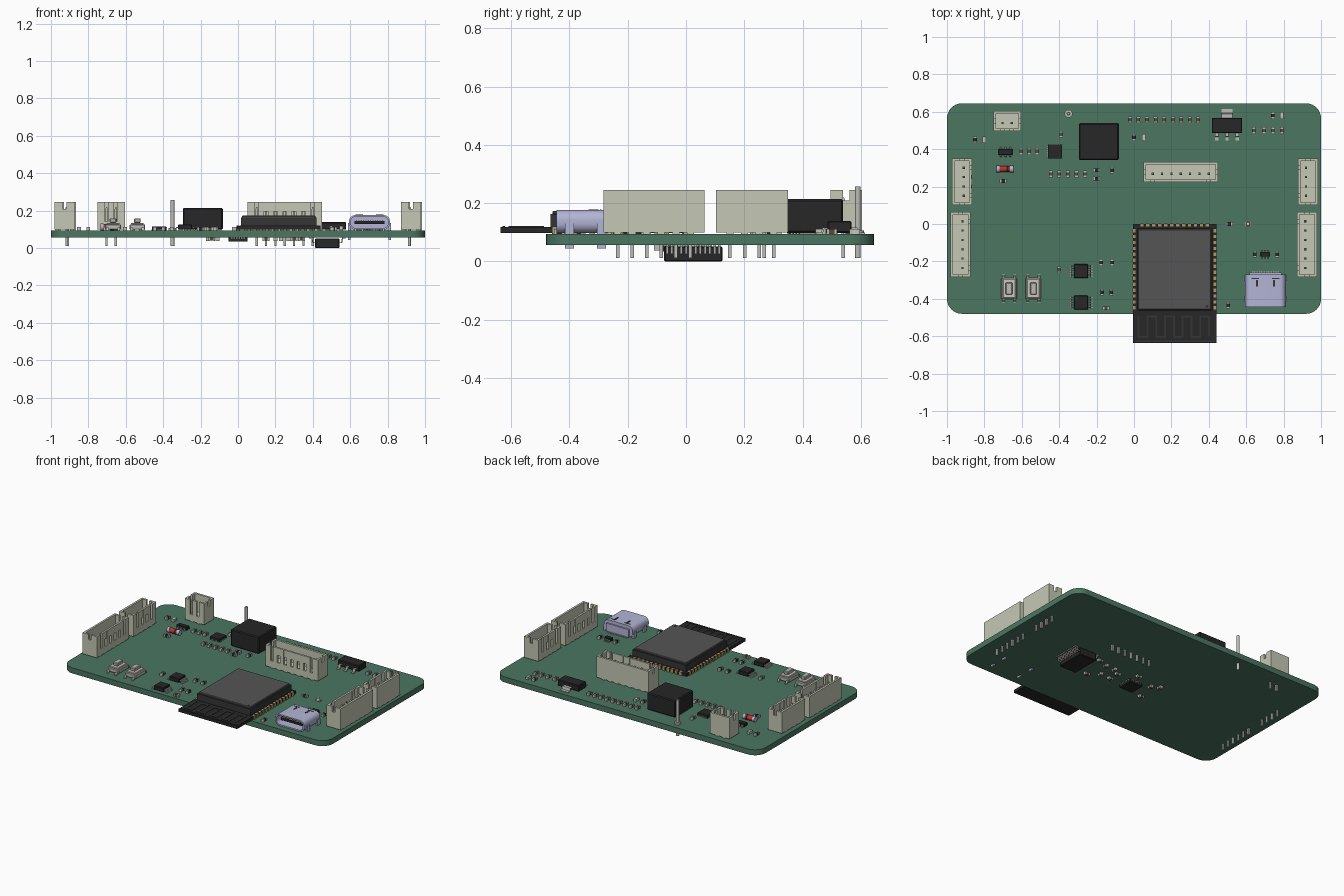
import bpy, bmesh, math
from mathutils import Matrix, Vector

if "Cube" in bpy.data.objects:
    bpy.data.objects.remove(bpy.data.objects["Cube"])

TOP, BOT = 0.094, 0.056          # board surfaces
COL = dict(green=(.07, .18, .12), ivory=(.56, .58, .46), black=(.02, .02, .02), dark=(.035, .035, .035),
           shield=(.09, .09, .09), metal=(.50, .50, .47), lilac=(.45, .46, .67), gold=(.45, .32, .12),
           red=(.55, .03, .02), brown=(.10, .065, .045), cream=(.6, .58, .5))
MAT = {}
for k, c in COL.items():
    MAT[k] = bpy.data.materials.new(k)
    MAT[k].diffuse_color = (*c, 1)


class Part:
    """Collects primitives in local space (z = 0 on the board surface)."""
    def __init__(self):
        self.bm, self.mats = bmesh.new(), []

    def paint(self, faces, mat):
        if mat not in self.mats:
            self.mats.append(mat)
        for f in faces:
            f.material_index = self.mats.index(mat)

    def box(self, x0, x1, y0, y1, z0, z1, mat, bevel=0, upright=False, seg=1):
        before = set(self.bm.faces)
        m = Matrix.Translation(((x0+x1)/2, (y0+y1)/2, (z0+z1)/2)) @ Matrix.Diagonal((x1-x0, y1-y0, z1-z0, 1))
        vs = bmesh.ops.create_cube(self.bm, size=1, matrix=m)['verts']
        if bevel:
            es = {e for v in vs for e in v.link_edges}
            if upright:
                es = {e for e in es if abs(e.verts[0].co.z - e.verts[1].co.z) > 1e-4}
            bmesh.ops.bevel(self.bm, geom=list(es), offset=bevel, segments=seg, affect='EDGES', profile=.5)
        self.paint(set(self.bm.faces) - before, mat)

    def cyl(self, p, r, h, mat, r2=None, n=16, axis='Z'):
        before = set(self.bm.faces)
        rot = Matrix.Rotation(math.pi/2, 4, 'Y') if axis == 'X' else Matrix.Rotation(math.pi/n, 4, 'Z')
        bmesh.ops.create_cone(self.bm, cap_ends=True, segments=n, radius1=r, radius2=r if r2 is None else r2,
                              depth=h, matrix=Matrix.Translation(p) @ rot)
        self.paint(set(self.bm.faces) - before, mat)

    def loft(self, rings, mat):
        """Skin a list of equal-length rings and cap both ends."""
        vr = [[self.bm.verts.new(c) for c in r] for r in rings]
        fs = [self.bm.faces.new(vr[0]), self.bm.faces.new(vr[-1])]
        for a, b in zip(vr, vr[1:]):
            for i in range(len(a)):
                j = (i+1) % len(a)
                fs.append(self.bm.faces.new((a[i], a[j], b[j], b[i])))
        self.paint(fs, mat)

    def leads(self, edge, tip, h, spots, w, axis='X', sides=(1, -1), mat='metal'):
        """Gull-wing leads leaving the body at +-edge and landing at +-tip."""
        t, m = .005, edge + (tip-edge)*.45
        prof = [(edge-.004, h+t), (m, h+t), (m+t, t), (tip, t), (tip, 0), (m, 0), (m-t, h), (edge-.004, h)]
        for s in sides:
            for c in spots:
                rings = [[(s*u, v, z) if axis == 'X' else (v, s*u, z) for u, z in prof] for v in (c-w/2, c+w/2)]
                self.loft(rings, mat)

    def done(self, name, x=0, y=0, rot=0, z=TOP, under=False):
        bmesh.ops.recalc_face_normals(self.bm, faces=self.bm.faces)
        me = bpy.data.meshes.new(name)
        self.bm.to_mesh(me)
        self.bm.free()
        for m in self.mats:
            me.materials.append(MAT[m])
        me.shade_smooth()
        me.set_sharp_from_angle(angle=math.radians(35))
        ob = bpy.data.objects.new(name, me)
        ob.location = (x, y, BOT if under else z)
        ob.rotation_euler = (math.pi if under else 0, 0, math.radians(rot))
        bpy.context.collection.objects.link(ob)


def row(n, pitch):
    return [(i-(n-1)/2)*pitch for i in range(n)]


# circuit board
p = Part()
p.box(-1, 1, -.48, .645, BOT-TOP, 0, 'green', .08, True, 8)
p.done('circuit_board')


# open wire headers; the slotted wall faces local -y
def header(name, n, x, y, rot):
    p, L, D, w, H = Part(), (n-1)*.05+.0975, .0535, .014, .151
    a, pins = L/2, row(n, .05)
    p.box(-a, a, -D, D, .006, .03, 'ivory')
    p.box(-a, a, D-w, D, .03, H, 'ivory')
    for s in (-1, 1):
        e = sorted((s*a, s*(a-w)))
        p.box(*e, -D, -.011, .03, H, 'ivory')
        p.box(*e, .011, D-w, .03, H, 'ivory')
        p.box(*e, -.011, .011, .03, .115, 'ivory')
        for q in pins:
            p.box(q-.012, q+.012, s*.04-.01, s*.04+.01, 0, .006, 'ivory')
    # front wall: sill, posts between pins, bar over the inner windows
    p.box(-a+w, a-w, -D, -D+w, .03, .05, 'ivory')
    cuts = [-a+w] + [c for q in pins for c in (q-.010, q+.010)] + [a-w]
    for c0, c1 in zip(cuts[::2], cuts[1::2]):
        p.box(c0, c1, -D, -D+w, .05, H, 'ivory')
    if n > 2:
        p.box(pins[0]+.01, pins[-1]-.01, -D+.001, -D+w-.001, .10, H, 'ivory')
    for q in pins:
        p.box(q-.006, q+.006, -.016, -.004, -.07, .115, 'metal')
        p.cyl((q, -.01, -.076), .0085, .012, 'metal', .0085, 4)
        p.cyl((q, -.01, .12), .0085, .01, 'metal', .004, 4)
    p.done(name, x, y, rot)


header('header_left_back', 4, -.92, .226, 90)
header('header_left_front', 6, -.927, -.11, 90)
header('header_right_back', 4, .93, .226, -90)
header('header_right_front', 6, .925, -.11, -90)
header('header_middle', 7, .25, .278, 0)
header('header_small', 2, -.678, .55, 0)

# radio module: substrate, shield can, edge pads, meander aerial
p = Part()
p.box(-.005, .44, -.637, 0, .004, .024, 'black')
p.box(.015, .42, -.465, -.022, .024, .068, 'dark')
p.box(.021, .414, -.459, -.028, .066, .079, 'shield', .004)
p.cyl((.39, -.44, .0792), .008, .001, 'dark')
for v in row(14, .0318):
    for x in (-.005, .44):
        p.box(x-.002 if x < 0 else x-.014, x+.014 if x < 0 else x+.002, -.242+v-.009, -.242+v+.009, 0, .0255, 'gold')
for v in row(12, .0318):
    p.box(.2175+v-.009, .2175+v+.009, -.014, .002, 0, .0255, 'gold')
for i in range(9):
    x = .02+i*.047
    p.box(x, x+.01, -.60, -.49, .024, .027, 'dark')
    if i < 8:
        y = -.50 if i % 2 else -.61
        p.box(x, x+.057, y, y+.012, .024, .027, 'dark')
p.box(.01, .43, -.63, -.622, .024, .027, 'dark')
p.done('radio_module')


# USB socket: hollow rounded shell with a tongue inside
def rounded(w, h, r, y, zc, n=6):
    return [(sx*(w/2-r)+r*math.cos(t), y, zc+sz*(h/2-r)+r*math.sin(t))
            for sx, sz, a in ((1, 1, 0), (-1, 1, 1), (-1, -1, 2), (1, -1, 3))
            for t in [(a+i/n)*math.pi/2 for i in range(n+1)]]


p = Part()
Z = .043
p.loft([rounded(.218, .078, .033, .085, Z), rounded(.218, .078, .033, -.09, Z),
        rounded(.200, .060, .026, -.09, Z), rounded(.200, .060, .026, .05, Z)], 'lilac')
p.box(-.08, .08, -.07, .06, Z-.008, Z+.008, 'black')
for v in row(12, .0125):
    p.box(v-.003, v+.003, -.065, .05, Z-.0095, Z+.0095, 'gold')
    p.box(v-.004, v+.004, .08, .1, 0, .008, 'metal')
p.box(-.085, .085, .075, .095, .006, .06, 'lilac')
for s in (-1, 1):
    for y in (-.045, .065):
        p.box(s*.108-.006, s*.108+.006, y-.015, y+.015, -.05, .04, 'lilac')
    p.box(s*.055-.02, s*.055+.02, .060, .065, .08, .084, 'dark')
    p.box(s*.045-.006, s*.045+.006, .02, .055, .08, .0835, 'dark')
p.done('usb_socket', .703, -.355)

# power inductor and test pin
p = Part()
p.box(-.107, .107, -.099, .099, .004, .12, 'black', .006)
for s in (-1, 1):
    p.box(s*.075-.025, s*.075+.025, -.05, .05, 0, .005, 'metal')
p.done('power_inductor', -.188, .44)
p = Part()
p.cyl((0, 0, .04), .010, .245, 'metal')
p.cyl((0, 0, .006), .021, .012, 'metal')
p.cyl((0, 0, .1625), .0098, .003, 'metal', .006)
p.done('test_pin', -.35, .59)

# voltage regulator with tab
p = Part()
p.box(-.081, .081, -.041, .041, .004, .045, 'black', .004)
p.leads(.04, .08, .018, row(3, .055), .018, 'Y', (-1,))
p.leads(.04, .088, .018, [0], .06, 'Y', (1,))
p.done('voltage_regulator', .497, .527)

# push buttons
for i, x in enumerate((-.668, -.538)):
    p = Part()
    p.box(-.042, .042, -.056, .056, .004, .032, 'metal', .004)
    p.box(-.034, .034, -.05, .05, .032, .041, 'cream', .003)
    p.box(-.018, .018, -.032, .032, .041, .064, 'metal', .004)
    p.leads(.056, .076, .012, (-.03, .03), .014, 'Y')
    p.done(f'push_button_{i+1}', x, -.345)

# leaded chips: name, x, y, half sizes, height, lead count, pitch, tip, underside
for name, x, y, hx, hy, h, n, pitch, tip, under in (
        ('driver_chip_1', -.283, -.252, .038, .038, .032, 5, .0135, .06, False),
        ('driver_chip_2', -.283, -.42, .038, .038, .032, 5, .0135, .06, False),
        ('interface_chip', .477, .025, .065, .1, .056, 12, .0163, .097, True)):
    p = Part()
    p.box(-hx, hx, -hy, hy, .004, h, 'black', .004)
    p.leads(hx, tip, h*.45, row(n, pitch), pitch*.5)
    p.cyl((-hx*.65, hy*.7, h), .005, .001, 'dark')
    p.done(name, x, y, 0, TOP, under)

# small leaded transistors
for name, x, y, hx, hy in (('switch_transistor', -.687, .385, .038, .016), ('protection_chip', .70, -.162, .024, .013)):
    p = Part()
    p.box(-hx, hx, -hy, hy, .003, .026, 'black', .002)
    p.leads(hy, hy+.012, .01, row(3, hx*.65), hx*.22, 'Y')
    p.done(name, x, y)

# leadless chips with edge pads
for name, x, y, r, h, under in (('sensor_chip', -.423, .388, .037, .022, False), ('logic_chip', 0, -.03, .05, .022, True)):
    p = Part()
    p.box(-r, r, -r, r, .001, h, 'black')
    for v in row(6, r*.27):
        for s in (-1, 1):
            p.box(v-r*.07, v+r*.07, s*r-.002, s*r+.002, 0, .006, 'metal')
            p.box(s*r-.002, s*r+.002, v-r*.07, v+r*.07, 0, .006, 'metal')
    p.done(name, x, y, 0, TOP, under)

# glass diode with banded body
p = Part()
for x, w, r, m in ((-.037, .018, .018, 'lilac'), (-.01, .036, .017, 'red'), (.014, .012, .0172, 'black'),
                   (.024, .008, .017, 'red'), (.037, .018, .018, 'lilac')):
    p.cyl((x, 0, .018), r, w, m, None, 20, 'X')
p.done('glass_diode', -.69, .294)

# indicator lamp
p = Part()
p.box(-.016, .016, -.009, .009, 0, .008, 'metal')
p.cyl((0, 0, .014), .012, .014, 'cream', .009)
p.done('indicator_lamp', .61, 0)


# surface-mount resistors and capacitors
def passive(i, x, y, rot=90, body='black', under=False):
    p = Part()
    p.box(-.011, .011, -.0095, .0095, .001, .017, body)
    for s in (-1, 1):
        p.box(s*.0135-.0045, s*.0135+.0045, -.01, .01, 0, .018, 'metal')
    p.done(f'passive_{i}', x, y, rot, TOP, under)


spots = [(-.022+.0457*k, .557, 90, 'brown') for k in range(9)]
spots += [(-.445+.0457*k, .267, 90, 'brown') for k in range(5)]
spots += [(x, .5, 90, 'brown') for x in (.64, .695, .743, .79)]
spots += [(x, .388, 90, 'brown') for x in (-.604, -.56, -.518)]
spots += [(x, y, 90, 'black') for x, y in ((.743, .58), (-.85, .45), (0, .463), (.645, -.162), (.765, -.162),
          (-.176, -.206), (-.117, -.206), (-.17, -.365), (-.122, -.365), (.503, -.435))]
spots += [(x, y, 90, 'cream') for x, y in ((.79, .58), (-.8, .45), (.053, .463))]
spots += [(-.39, .48, 90, 'brown'), (-.4, -.245, 90, 'brown'), (-.7, .23, 0, 'black'), (-.15, -.45, 0, 'brown'),
          (-.2, .287, 0, 'black'), (-.117, .287, 90, 'black'), (-.2, .243, 0, 'black'), (.51, 0, 0, 'black')]
for i, s in enumerate(spots):
    passive(i+1, *s)
for i, (x, y, r) in enumerate(((.34, .08, 0), (.27, .05, 90), (.2, .05, 90), (.15, .02, 0), (.15, -.05, 0), (.23, -.05, 90),
                               (.03, .08, 0), (-.11, .03, 90), (-.16, .06, 90), (-.14, -.1, 0), (.3, -.1, 0))):
    passive(f'under_{i+1}', x, y, r, 'brown', True)

for m in bpy.data.materials:
    if m.users and not m.is_grease_pencil:
        m.use_nodes = True
        m.node_tree.nodes["Principled BSDF"].inputs["Base Color"].default_value = m.diffuse_color
